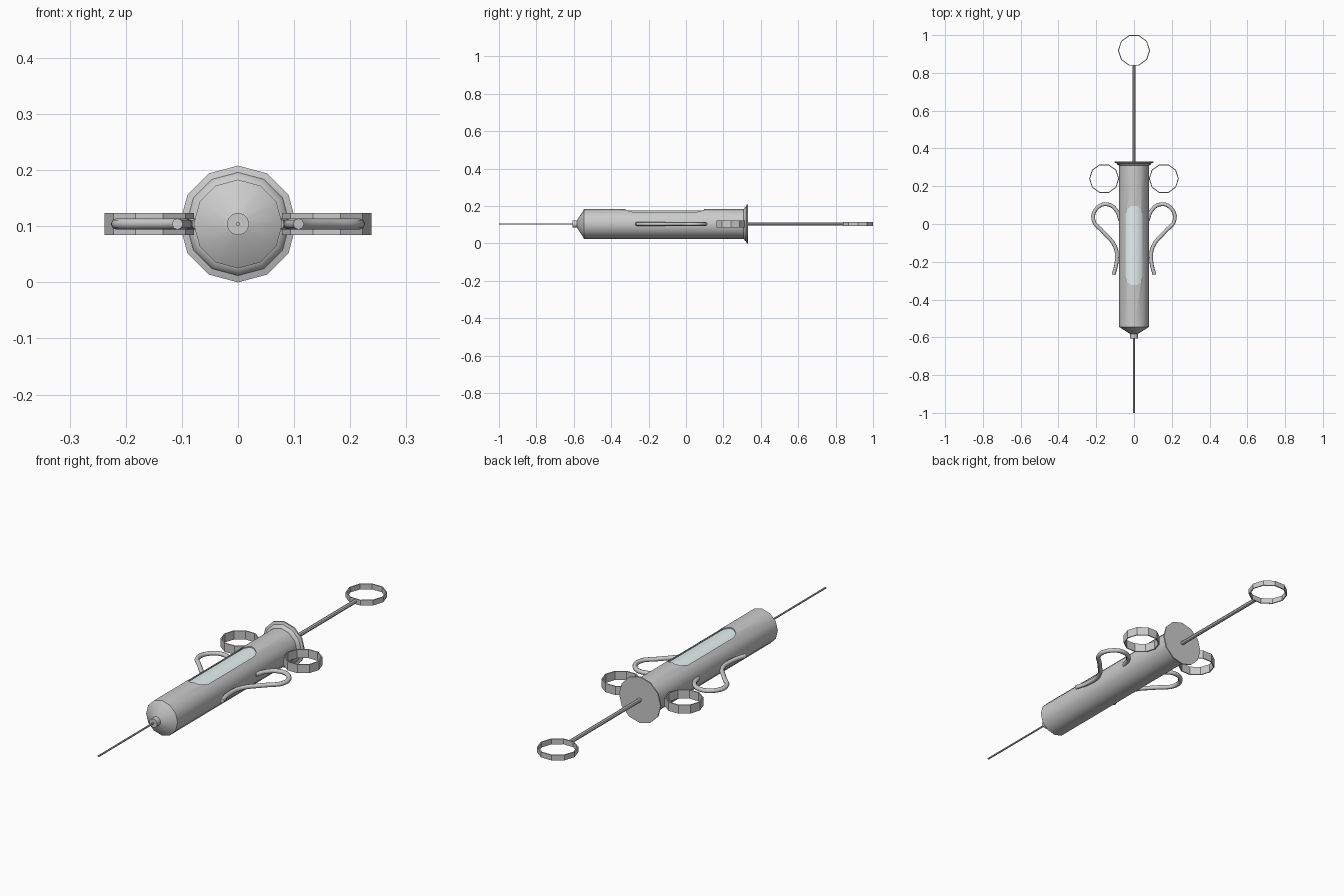
import bpy, bmesh, math
from mathutils import Matrix, Vector

if "Cube" in bpy.data.objects:
    bpy.data.objects.remove(bpy.data.objects["Cube"])

ZC = 0.104                                   # height of the long axis
ALONG_Y = Matrix.Translation((0, 0, ZC)) @ Matrix.Rotation(-math.pi / 2, 4, 'X')


def mat(name, rgba):
    m = bpy.data.materials.new(name)
    m.diffuse_color = rgba
    m.use_nodes = True
    m.node_tree.nodes["Principled BSDF"].inputs["Base Color"].default_value = m.diffuse_color
    return m


def finish(name, bm, smooth=True):
    bmesh.ops.recalc_face_normals(bm, faces=bm.faces)
    me = bpy.data.meshes.new(name)
    bm.to_mesh(me)
    bm.free()
    ob = bpy.data.objects.new(name, me)
    bpy.context.collection.objects.link(ob)
    if smooth:
        bpy.context.view_layer.objects.active = ob
        bpy.ops.object.select_all(action='DESELECT')
        ob.select_set(True)
        bpy.ops.object.shade_smooth_by_angle(angle=math.radians(35))
    return ob


def lathe(name, profile, sides=12, closed=False, matrix=ALONG_Y, smooth=True):
    """Revolve (radius, height) points; open profiles get end caps."""
    bm = bmesh.new()
    rings = [[bm.verts.new((r * math.cos(a), r * math.sin(a), h))
              for a in (2 * math.pi * i / sides for i in range(sides))] for r, h in profile]
    pairs = list(zip(rings, rings[1:]))
    if closed:
        pairs.append((rings[-1], rings[0]))
    for a, b in pairs:
        for i in range(sides):
            j = (i + 1) % sides
            bm.faces.new((a[i], a[j], b[j], b[i]))
    if not closed:
        bm.faces.new(rings[0])
        bm.faces.new(rings[-1])
    bm.transform(matrix)
    return finish(name, bm, smooth)


def flat_ring(name, x, y, r, half_h, wall=0.005):
    prof = [(r, -half_h), (r, half_h), (r - wall, half_h), (r - wall, -half_h)]
    return lathe(name, prof, 10, True, Matrix.Translation((x, y, ZC)))


# Barrel: hollow shell with a pointed front
barrel = lathe("barrel", [(0.019, -0.583), (0.079, -0.545), (0.079, 0.322)])
shell = barrel.modifiers.new("shell", 'SOLIDIFY')
shell.thickness, shell.offset = 0.006, -1

# Window cutter: rounded slot through the top of the barrel
hw, y0, y1 = 0.045, -0.325, 0.098
outline = [(hw * math.cos(a), y1 - hw + hw * math.sin(a)) for a in (math.pi * i / 5 for i in range(6))]
outline += [(-x, y0 + y1 - y) for x, y in outline]
bm = bmesh.new()
face = bm.faces.new([bm.verts.new((x, y, ZC + 0.01)) for x, y in outline])
ext = bmesh.ops.extrude_face_region(bm, geom=[face])
top = [v for v in ext["geom"] if isinstance(v, bmesh.types.BMVert)]
bmesh.ops.translate(bm, verts=top, vec=(0, 0, 0.15))
cutter = finish("window_cutter", bm, False)
cutter.hide_render = True
cutter.hide_set(True)
cut = barrel.modifiers.new("window", 'BOOLEAN')
cut.operation, cut.solver, cut.object = 'DIFFERENCE', 'EXACT', cutter

# Glass tube seen through the window
glass = lathe("glass_tube", [(0.0725, -0.5), (0.0725, 0.3)])
glass.data.materials.append(mat("pale_glass", (0.78, 0.88, 0.87, 1)))

# Nozzle, needle, rear flange
lathe("nozzle", [(0.02, -0.572), (0.02, -0.607)])
lathe("needle", [(0.004, -0.60), (0.004, -1.0)], 8)
lathe("rear_flange", [(0.078, 0.308), (0.09, 0.316), (0.092, 0.321), (0.104, 0.325), (0.104, 0.331)])

# Plunger rod and thumb ring
lathe("plunger_rod", [(0.009, 0.325), (0.009, 0.84)], 8)
flat_ring("thumb_ring", 0, 0.919, 0.085, 0.012)

# Finger rings and bent wire clips on both sides
path = [(0.108, -0.272), (0.124, -0.195), (0.102, -0.125), (0.16, -0.045),
        (0.216, 0.025), (0.19, 0.09), (0.135, 0.103), (0.092, 0.07), (0.073, 0.02)]
path[:3] = [(0.111, -0.27), (0.094, -0.19), (0.104, -0.115)]
path[:3] = [(0.108, -0.268), (0.092, -0.2), (0.1, -0.12)]
for side, s in (("left", -1), ("right", 1)):
    flat_ring("finger_ring_" + side, s * 0.158, 0.24, 0.0795, 0.0195)
    cu = bpy.data.curves.new("wire_clip_" + side, 'CURVE')
    cu.dimensions = '3D'
    cu.bevel_depth, cu.bevel_resolution, cu.resolution_u = 0.01, 2, 4
    cu.use_fill_caps = True
    sp = cu.splines.new('BEZIER')
    sp.bezier_points.add(len(path) - 1)
    for p, (x, y) in zip(sp.bezier_points, path):
        p.co = Vector((s * x, y, ZC))
        p.handle_left_type = p.handle_right_type = 'AUTO'
    bpy.context.collection.objects.link(bpy.data.objects.new(cu.name, cu))
